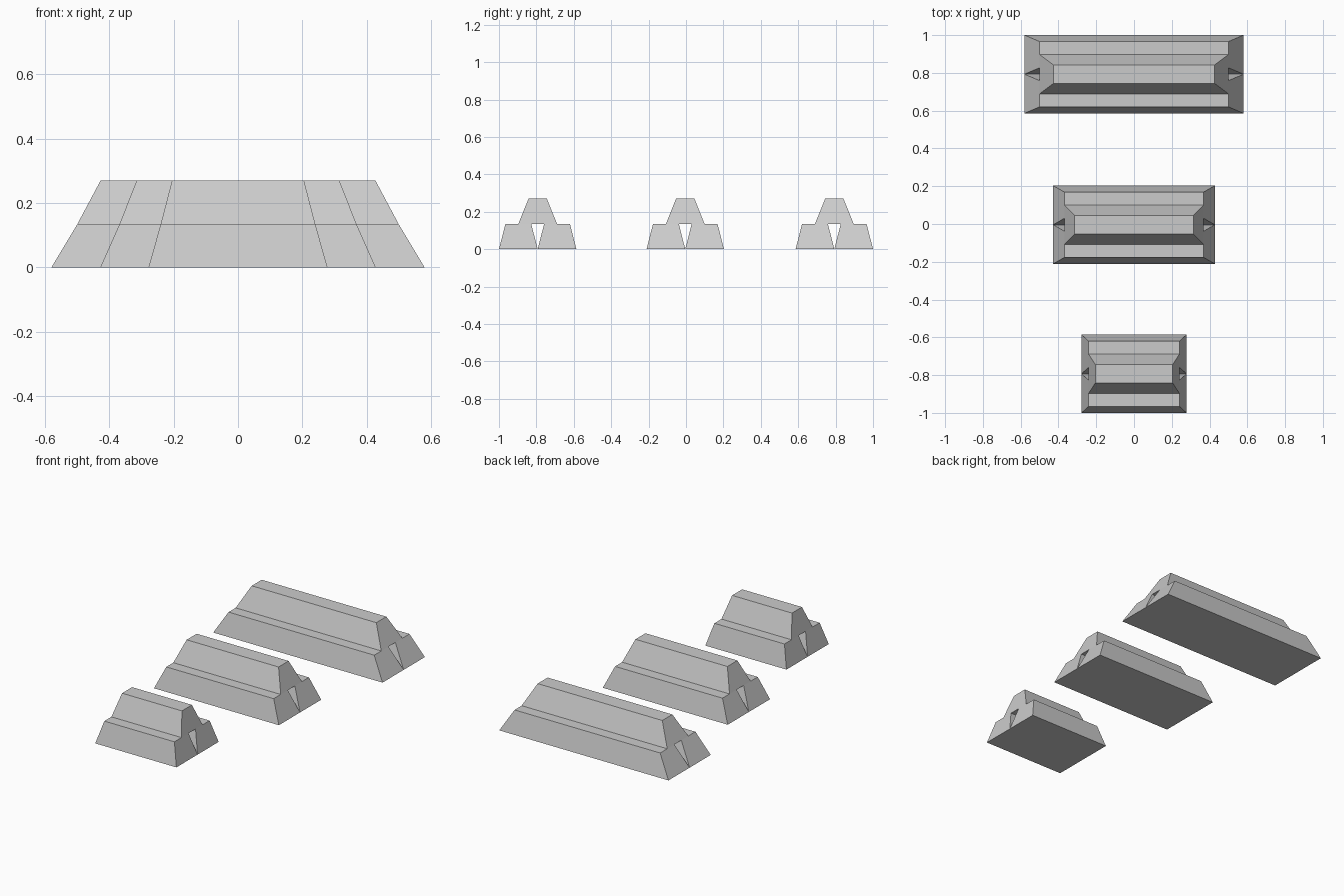
import bpy, bmesh

if "Cube" in bpy.data.objects:
    bpy.data.objects.remove(bpy.data.objects["Cube"])

H = 0.135      # height of one ingot
W = 0.1035     # half width of an ingot base


def ingot(name, y, z, base_len, top_len, top_half):
    """Tapered block: half lengths along x, half widths along y."""
    bm = bmesh.new()
    bmesh.ops.create_cube(bm, size=2)
    for v in bm.verts:
        up = v.co.z > 0
        v.co.x *= top_len if up else base_len
        v.co.y *= top_half if up else W
        v.co.z = H if up else 0
    mesh = bpy.data.meshes.new(name)
    bm.to_mesh(mesh)
    bm.free()
    obj = bpy.data.objects.new(name, mesh)
    obj.location = (0, y, z)
    bpy.context.collection.objects.link(obj)


# three stacks: size, centre y, half lengths at floor / middle / top level
stacks = [
    ("short", -0.793, 0.278, 0.240, 0.205),
    ("medium", -0.004, 0.428, 0.368, 0.315),
    ("long", 0.793, 0.580, 0.499, 0.427),
]
for size, y, l0, l1, l2 in stacks:
    # pair of lower ingots side by side, one upper ingot bridging them
    ingot(size + "_lower_ingot_front", y - W, 0, l0, l1, 0.069)
    ingot(size + "_lower_ingot_back", y + W, 0, l0, l1, 0.069)
    ingot(size + "_upper_ingot", y, H, l1, l2, 0.049)
